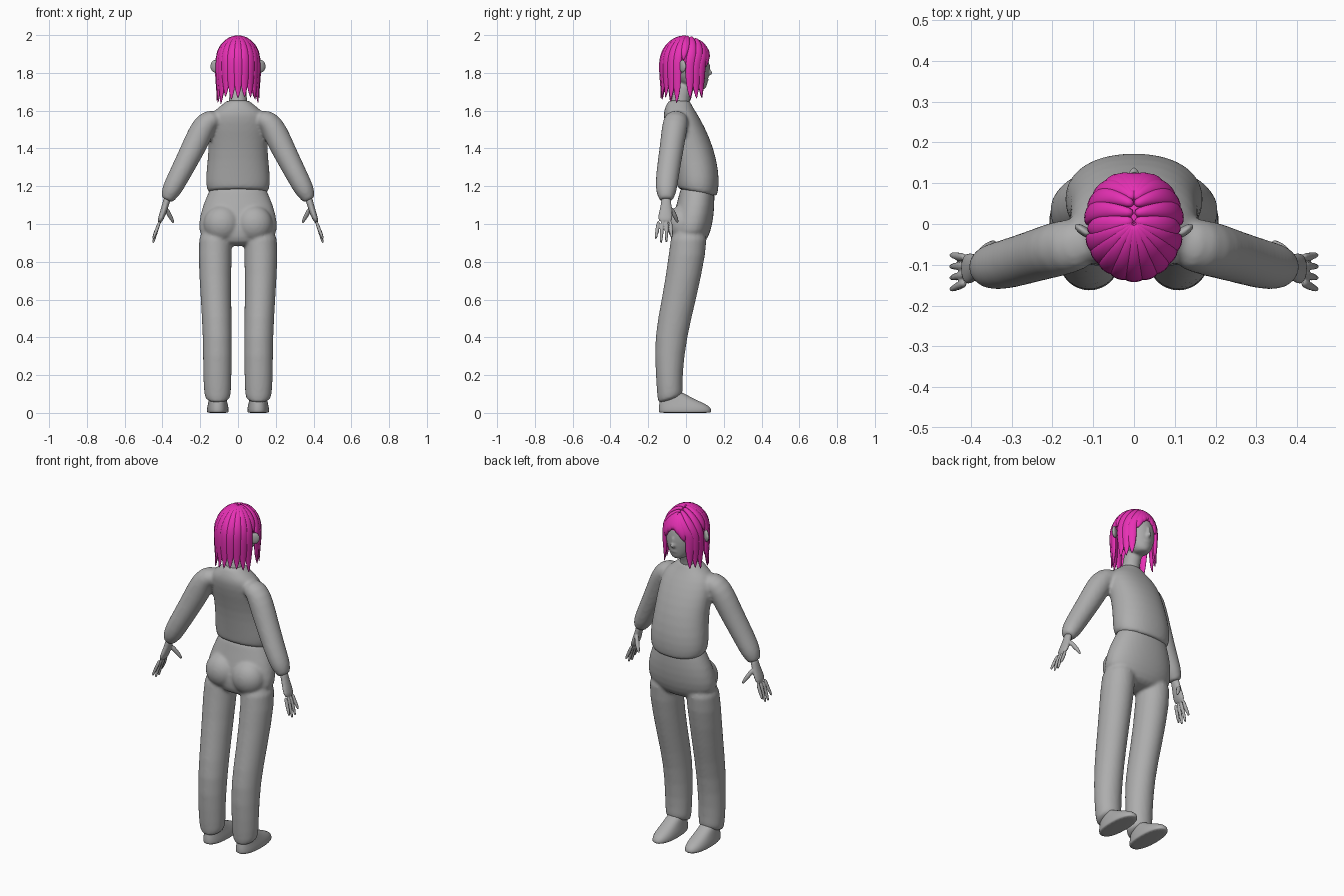
import bpy, bmesh, math, random
from mathutils import Vector, Matrix

if "Cube" in bpy.data.objects:
    bpy.data.objects.remove(bpy.data.objects["Cube"])

random.seed(4)


def material(name, rgb):
    m = bpy.data.materials.new(name)
    m.diffuse_color = (*rgb, 1)
    m.use_nodes = True
    m.node_tree.nodes["Principled BSDF"].inputs["Base Color"].default_value = m.diffuse_color
    return m


GREY = material("plain grey", (0.42, 0.42, 0.42))
PINK = material("magenta hair", (0.80, 0.03, 0.46))


def loft(bm, sections, n=20, ref=(0, 1, 0), flat=False, power=2.0):
    """Closed tube through (x, y, z, ru, rv[, tilt]); rv lies along ref."""
    pts = [Vector(s[:3]) for s in sections]
    rings = []
    for i, s in enumerate(sections):
        t = Vector((0, 0, 1)) if flat else (pts[min(i + 1, len(pts) - 1)] - pts[max(i - 1, 0)]).normalized()
        v = Vector(ref)
        v = (v - t * v.dot(t)).normalized()
        u = v.cross(t)
        tilt = s[5] if len(s) > 5 else 0
        ring = []
        for k in range(n):
            a = 2 * math.pi * k / n
            c, d = math.cos(a), math.sin(a)
            c = math.copysign(abs(c) ** (2 / power), c)
            d = math.copysign(abs(d) ** (2 / power), d)
            p = pts[i] + u * (c * s[3]) + v * (d * s[4])
            p.z += tilt * d * s[4]
            ring.append(bm.verts.new(p))
        rings.append(ring)
    for a, b in zip(rings, rings[1:]):
        for k in range(n):
            bm.faces.new((a[k], a[(k + 1) % n], b[(k + 1) % n], b[k]))
    bm.faces.new(rings[0][::-1])
    bm.faces.new(rings[-1])


def ball(bm, loc, radii):
    m = Matrix.Translation(loc) @ Matrix.Diagonal((*radii, 1))
    bmesh.ops.create_uvsphere(bm, u_segments=20, v_segments=12, radius=1, matrix=m)


def finish(bm, name, mat, voxel=0, smooth=4, subsurf=1, mirror=False):
    bmesh.ops.recalc_face_normals(bm, faces=bm.faces[:])
    me = bpy.data.meshes.new(name)
    for f in bm.faces:
        f.smooth = True
    bm.to_mesh(me)
    bm.free()
    me.materials.append(mat)
    ob = bpy.data.objects.new(name, me)
    bpy.context.collection.objects.link(ob)
    if subsurf:
        ob.modifiers.new("round", 'SUBSURF').levels = subsurf
        ob.modifiers["round"].render_levels = subsurf
    if voxel:
        r = ob.modifiers.new("blend", 'REMESH')
        r.mode, r.voxel_size, r.use_smooth_shade = 'VOXEL', voxel, True
        s = ob.modifiers.new("soften", 'SMOOTH')
        s.factor, s.iterations = 0.5, smooth
    if mirror:
        ob.modifiers.new("mirror", 'MIRROR')
    return ob


# Sweater: torso with both sleeves blended in
bm = bmesh.new()
loft(bm, [(0, .06, 1.165, .150, .098, -.2), (0, .06, 1.17, .160, .105, -.2),
          (0, .062, 1.21, .172, .112, -.15), (0, .058, 1.28, .168, .116),
          (0, .035, 1.40, .155, .112), (0, .0, 1.50, .160, .106),
          (0, -.03, 1.58, .150, .092), (0, -.037, 1.615, .105, .075),
          (0, -.037, 1.65, .062, .058), (0, -.035, 1.655, .055, .052)], 28, flat=True, power=2.2)
for s in (1, -1):
    loft(bm, [(s * .10, -.045, 1.57, .045, .06), (s * .165, -.055, 1.545, .062, .068),
              (s * .20, -.065, 1.48, .068, .068), (s * .24, -.077, 1.395, .064, .064),
              (s * .315, -.10, 1.25, .057, .062), (s * .352, -.105, 1.18, .053, .057),
              (s * .367, -.105, 1.15, .042, .046), (s * .374, -.105, 1.13, .034, .037),
              (s * .376, -.105, 1.126, .031, .034)])
finish(bm, "sweater", GREY, .009, 6)

# Trousers: pelvis, seat and two legs blended together
bm = bmesh.new()
loft(bm, [(0, .06, 1.20, .145, .088), (0, .06, 1.18, .150, .09), (0, .05, 1.10, .188, .102),
          (0, .032, 1.0, .212, .110), (0, .02, .93, .205, .10), (0, .015, .88, .10, .07)],
     28, flat=True, power=2.2)
for s in (1, -1):
    ball(bm, (s * .085, -.02, 1.0), (.10, .085, .10))
    loft(bm, [(s * .115, .02, 1.0, .09, .10), (s * .124, .01, .85, .090, .098),
              (s * .117, -.037, .6, .081, .092), (s * .108, -.083, .4, .078, .087),
              (s * .110, -.09, .2, .076, .071), (s * .108, -.084, .09, .072, .068, .3),
              (s * .108, -.082, .065, .062, .064, .35)], flat=True)
finish(bm, "trousers", GREY, .009, 5)

# Shoes
bm = bmesh.new()
loft(bm, [(.107, -.005, 0, .054, .138), (.107, -.005, .003, .057, .140), (.107, -.005, .025, .058, .141),
          (.107, -.02, .05, .052, .122), (.107, -.055, .08, .045, .08),
          (.107, -.082, .12, .04, .052)], 24, flat=True, power=2.3)
finish(bm, "shoes", GREY, mirror=True)

# Hands: palm, four fingers and a thumb
bm = bmesh.new()
loft(bm, [(.370, -.105, 1.15, .022, .028), (.384, -.105, 1.10, .018, .027),
          (.400, -.108, 1.05, .018, .040), (.418, -.112, 1.005, .013, .040)], 14)
for i in range(4):
    y = -.082 - .021 * i
    tip = (.925, .900, .897, .918)[i]
    ty = y + .006 - .007 * i
    loft(bm, [(.412, y, 1.02, .010, .011), (.432, (y + ty) / 2, .965, .010, .0105),
              (.447, ty, tip + .012, .008, .008), (.449, ty, tip, .004, .004)], 10)
loft(bm, [(.385, -.085, 1.09, .012, .014), (.365, -.062, 1.05, .014, .014),
          (.347, -.048, 1.02, .010, .010), (.340, -.043, 1.003, .005, .005)], 10)
finish(bm, "hands", GREY, .004, 3, mirror=True)

# Head with neck, nose, brow and ears
bm = bmesh.new()
loft(bm, [(0, .062, 1.708, .028, .034), (0, .052, 1.725, .050, .058), (0, .035, 1.755, .074, .081),
          (0, .020, 1.80, .092, .103), (0, .010, 1.85, .100, .114), (0, .0, 1.90, .100, .115),
          (0, -.005, 1.945, .080, .092), (0, -.005, 1.97, .045, .05)], 24, flat=True)
loft(bm, [(0, -.04, 1.57, .062, .058), (0, -.035, 1.64, .048, .05),
          (0, -.015, 1.70, .046, .05), (0, .0, 1.76, .05, .06)], flat=True)
ball(bm, (0, .123, 1.80), (.013, .017, .014))
ball(bm, (0, .116, 1.825), (.009, .014, .028))
ball(bm, (0, .108, 1.762), (.024, .012, .009))
for s in (1, -1):
    m = Matrix.Translation((s * .122, -.018, 1.835)) @ Matrix.Rotation(s * .6, 4, 'Z')
    bmesh.ops.create_uvsphere(bm, u_segments=16, v_segments=10, radius=1,
                              matrix=m @ Matrix.Diagonal((.030, .012, .036, 1)))
finish(bm, "head", GREY, .006, 3)

# Hair cap under the locks, open at the face
HC, HR = Vector((0, -.003, 1.85)), Vector((.112, .128, .138))
bm = bmesh.new()
ball(bm, HC, HR * .98)
gone = [f for f in bm.faces if f.calc_center_median().z < 1.80
        or (f.calc_center_median().y > .045 and f.calc_center_median().z < 1.90)]
bmesh.ops.delete(bm, geom=gone, context='FACES')
finish(bm, "hair_cap", PINK)


def lock(bm, az, start, elev, drop, width):
    """Tapered lock from a start direction over the skull, then hanging down."""
    a = math.radians(az)
    ref = Vector((-math.sin(a), math.cos(a), 0))
    end = Vector((math.cos(a) * math.cos(elev), math.sin(a) * math.cos(elev), math.sin(elev)))
    s = Vector(start).normalized()
    path = []
    for i in range(7):
        f = i / 6
        d = s.slerp(end, f)
        w = width * (.40 + .60 * math.sin(f * math.pi / 2))
        if not drop:
            w *= (1, 1, 1, 1, .9, .6, .1)[i]
        path.append((*(HC + Vector(map(lambda p, q: p * q, d, HR))), .013 if drop or i < 6 else .003, w))
    if drop:
        base = Vector(path[-1][:3])
        for f, w, out in ((.3, 1, .99), (.6, .8, .97), (.85, .42, .98), (1, .06, 1.02)):
            path.append((base.x * out, base.y * out, base.z - drop * f, .013 * max(w, .2), width * w))
    loft(bm, path, 10, ref=ref)


# Hanging locks round the back and sides, with a gap at each ear
bm = bmesh.new()
for az in (-90, -72, -54, -37, -21, 11, 27, 42):
    for s in ((1,) if az == -90 else (1, -1)):
        a = az if s == 1 else 180 - az
        y0 = .05 if az < 0 else .10 + .012 * az
        lock(bm, a, (0, y0, 1), 0, .205 + random.uniform(-.03, .015), .027)
# Short locks above the ears
for a in (-5, 185):
    lock(bm, a, (0, .08, 1), .12, 0, .03)
finish(bm, "hair_locks", PINK)

# Fringe swept sideways from the centre parting
bm = bmesh.new()
for az, y0, el in ((56, .55, -.15), (70, .7, .12), (83, .85, .28)):
    for a in (az, 180 - az):
        lock(bm, a, (0, y0, 1), el, 0, .034)
finish(bm, "fringe", PINK)
